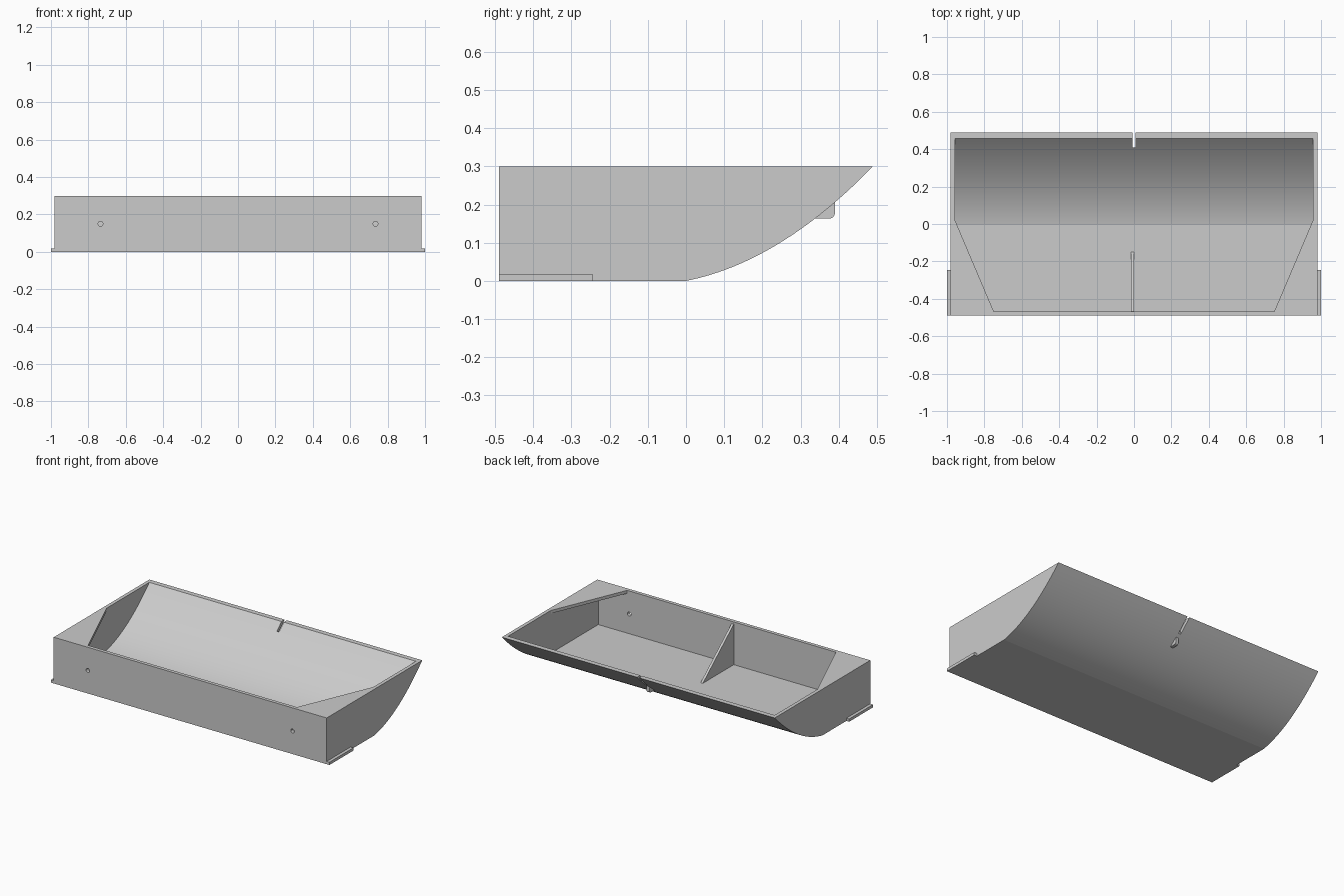
import bpy, bmesh, math
from mathutils import Vector

if "Cube" in bpy.data.objects:
    bpy.data.objects.remove(bpy.data.objects["Cube"], do_unlink=True)

grey = bpy.data.materials.new("light_grey")
grey.use_nodes = True
grey.diffuse_color = (0.6, 0.6, 0.6, 1)
grey.node_tree.nodes["Principled BSDF"].inputs["Base Color"].default_value = (0.6, 0.6, 0.6, 1)

# Main dimensions
HALF_X, HALF_Y, TOP = 0.98, 0.49, 0.30
WALL, SEGMENTS = 0.023, 28
INNER_X, INNER_FRONT = HALF_X - WALL, -HALF_Y + WALL


def prism(name, outline, axis, low, high):
    """Extrude a 2D outline along an axis; x uses (y, z), y uses (x, z), z uses (x, y)."""
    def place(p, d):
        i = "xyz".index(axis)
        c = list(p)
        c.insert(i, d)
        return Vector(c)
    bm = bmesh.new()
    face = bm.faces.new([bm.verts.new(place(p, low)) for p in outline])
    step = place((0, 0), high - low)
    new = bmesh.ops.extrude_face_region(bm, geom=[face])["geom"]
    bmesh.ops.translate(bm, vec=step, verts=[v for v in new if isinstance(v, bmesh.types.BMVert)])
    bmesh.ops.recalc_face_normals(bm, faces=bm.faces)
    mesh = bpy.data.meshes.new(name)
    bm.to_mesh(mesh)
    bm.free()
    mesh.materials.append(grey)
    obj = bpy.data.objects.new(name, mesh)
    bpy.context.collection.objects.link(obj)
    return obj


def activate(obj):
    bpy.ops.object.select_all(action="DESELECT")
    obj.select_set(True)
    bpy.context.view_layer.objects.active = obj


def cut(obj, cutter):
    cutter.hide_render = True
    mod = obj.modifiers.new("cut", "BOOLEAN")
    mod.operation, mod.solver, mod.object = "DIFFERENCE", "EXACT", cutter
    activate(obj)
    bpy.ops.object.modifier_apply(modifier=mod.name)
    bpy.data.objects.remove(cutter, do_unlink=True)


def rectangle(a0, b0, a1, b1):
    return [(a0, b0), (a1, b0), (a1, b1), (a0, b1)]


def circle(cx, cy, r, n=24):
    return [(cx + r * math.cos(math.tau * i / n), cy + r * math.sin(math.tau * i / n)) for i in range(n)]


# Curved scoop profile and its inward offset
outer, inner = [], []
for i in range(SEGMENTS + 1):
    y = HALF_Y * i / SEGMENTS
    z = 0.195 * y + 0.852 * y * y
    normal = Vector((-(0.195 + 1.704 * y), 1)).normalized() * WALL
    outer.append((y, min(z, TOP)))
    inner.append((y + normal.x, z + normal.y))
rim = inner[-1][1]

# Tray shell
tray = prism("tray_shell", [(-HALF_Y, TOP), (-HALF_Y, 0)] + outer, "x", -HALF_X, HALF_X)
cavity = [(INNER_FRONT, rim), (INNER_FRONT, inner[0][1])] + inner
cut(tray, prism("cavity_cutter", cavity, "x", -INNER_X, INNER_X))

# Lip slot and front mounting holes
cut(tray, prism("slot_cutter", rectangle(-0.008, 0.41, 0.008, 0.6), "z", -0.1, 0.4))
for side in (-1, 1):
    cut(tray, prism("hole_cutter", circle(side * 0.735, 0.15, 0.013), "y", -0.6, -0.4))
activate(tray)
bpy.ops.object.shade_smooth_by_angle(angle=math.radians(5))

# Corner plates under the rim and low side rails
for side, label in ((-1, "right"), (1, "left")):
    corner = [(side * INNER_X, 0.02), (side * INNER_X, INNER_FRONT), (side * 0.75, INNER_FRONT)]
    prism(label + "_corner_plate", corner, "z", TOP - 0.02, TOP)
    rail = rectangle(side * HALF_X, -HALF_Y, side, -0.245)
    prism(label + "_side_rail", rail, "z", 0, 0.018)

# Triangular rib bracing the front wall
floor = inner[0][1]
prism("centre_rib", [(INNER_FRONT, floor), (-0.15, floor), (INNER_FRONT, 0.285)], "x", -0.016, 0)

# Small catch with a rounded corner beneath the lip
arc = [(0.375 + 0.015 * math.sin(a), 0.178 - 0.015 * math.cos(a))
       for a in (math.pi / 2 * i / 6 for i in range(7))]
prism("lip_catch", [(0.335, 0.163)] + arc + [(0.39, 0.207)], "x", -0.01, 0.01)
